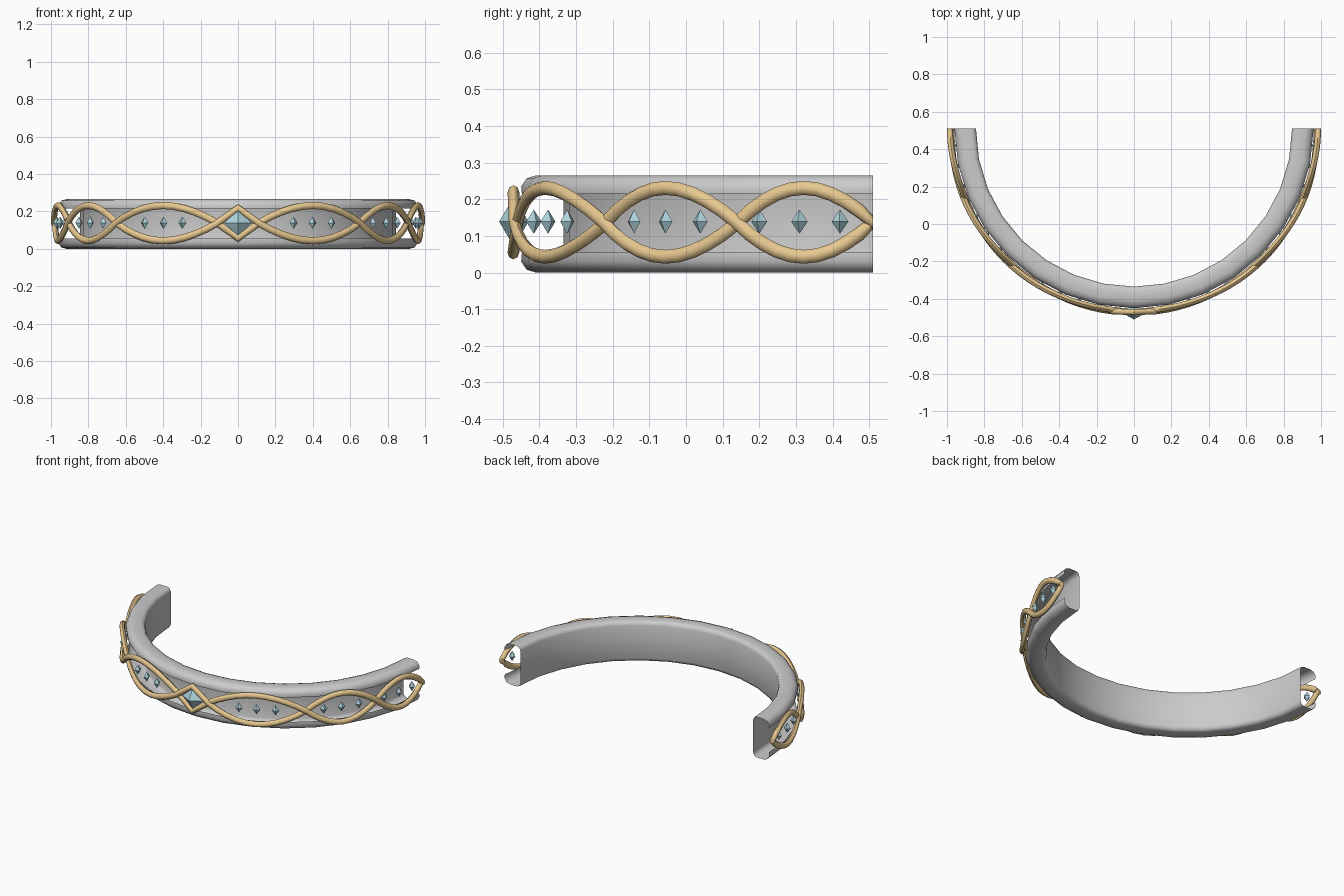
import bpy, bmesh, math
from mathutils import Vector

if "Cube" in bpy.data.objects:
    bpy.data.objects.remove(bpy.data.objects["Cube"])

CY, ZC = 0.51, 0.137          # arc centre (y) and mid height of the ornament
CROSS = [6.5, 41.7, 67.8, 90]  # angles where the two strands cross


def material(name, rgb):
    m = bpy.data.materials.new(name)
    m.diffuse_color = (*rgb, 1)
    m.use_nodes = True
    m.node_tree.nodes["Principled BSDF"].inputs["Base Color"].default_value = m.diffuse_color
    return m


GOLD = material("gold", (0.80, 0.58, 0.28))
BLUE = material("blue_gem", (0.42, 0.65, 0.72))


def polar(deg, r, z):
    t = math.radians(deg)
    return Vector((r * math.sin(t), CY - r * math.cos(t), z))


def sweep(name, rings, mat=None, closed=True, angle=40):
    """Skin a list of vertex rings; closed rings also get end caps."""
    bm = bmesh.new()
    vs = [[bm.verts.new(p) for p in ring] for ring in rings]
    n = len(vs[0])
    for a, b in zip(vs, vs[1:]):
        for i in range(n if closed else n - 1):
            j = (i + 1) % n
            bm.faces.new((a[i], a[j], b[j], b[i]))
    if closed:
        bm.faces.new(vs[0])
        bm.faces.new(vs[-1])
    bmesh.ops.recalc_face_normals(bm, faces=bm.faces)
    me = bpy.data.meshes.new(name)
    bm.to_mesh(me)
    bm.free()
    ob = bpy.data.objects.new(name, me)
    bpy.context.collection.objects.link(ob)
    if mat:
        me.materials.append(mat)
    bpy.context.view_layer.objects.active = ob
    bpy.ops.object.select_all(action='DESELECT')
    ob.select_set(True)
    if angle:
        bpy.ops.object.shade_smooth_by_angle(angle=math.radians(angle))
    return ob


# Half-ring band: a channel open to the outside and at both ends
profile = [(.958, .215), (.96, .235), (.945, .257), (.92, .265), (.87, .265),
           (.852, .258), (.845, .24), (.845, .025), (.852, .007), (.87, 0),
           (.92, 0), (.945, .008), (.96, .03), (.958, .055)]
sweep("band", [[polar(-90 + 11.25 * i, r, z) for r, z in profile]
               for i in range(17)], closed=False, angle=60)


# Two woven strands: a small diamond in front, then three loops per side
def strand_half(sign):
    pts = [(0, .981, ZC + sign * .082)]
    for k in range(3):
        a, b = CROSS[k], CROSS[k + 1]
        side = sign * (-1) ** k
        for i in range(10):
            s = i / 10
            lift = .004 * side * math.cos(math.pi * s)
            pts.append((a + (b - a) * s, .98 + lift,
                        ZC - side * .094 * math.sin(math.pi * s) ** .9))
    pts.append((90, .98 - .004 * sign, ZC))
    return pts


def strand(name, sign):
    half = strand_half(sign)
    path = [(-t, r, z) for t, r, z in half[:0:-1]] + half
    pos = [polar(*p) for p in path]
    rings = []
    for i, p in enumerate(pos):
        tan = (pos[min(i + 1, len(pos) - 1)] - pos[max(i - 1, 0)]).normalized()
        if i in (0, len(pos) - 1):       # keep the ends flush with the band
            out, side = Vector((math.copysign(1, p.x), 0, 0)), Vector((0, 0, 1))
        else:
            out = (p - Vector((0, CY, p.z))).normalized()
            side = tan.cross(out).normalized()
            if side.z < 0:
                side.negate()
            out = tan.cross(side).normalized()
            if out.dot(p - Vector((0, CY, p.z))) < 0:
                out.negate()
        ring = []
        for k in range(8):
            a = math.tau * k / 8
            # order stays consistent: side always up, out always outward
            ring.append(p + side * .019 * math.cos(a) + out * .016 * math.sin(a))
        rings.append(ring)
    sweep(name, rings, GOLD, angle=50)


strand("strand_a", 1)
strand("strand_b", -1)


# Gems: flat-faced octahedra facing outward
def gem(name, deg, r, w, h, d):
    c = polar(deg, r, ZC + .002)
    t = math.radians(deg)
    out = Vector((math.sin(t), -math.cos(t), 0))
    side = Vector((math.cos(t), math.sin(t), 0))
    up = Vector((0, 0, 1))
    bm = bmesh.new()
    for v in (side * w, side * -w, out * d, out * -d, up * h, up * -h):
        bm.verts.new(c + v)
    bmesh.ops.convex_hull(bm, input=bm.verts)
    bmesh.ops.recalc_face_normals(bm, faces=bm.faces)
    me = bpy.data.meshes.new(name)
    bm.to_mesh(me)
    bm.free()
    me.materials.append(BLUE)
    bpy.context.collection.objects.link(bpy.data.objects.new(name, me))


gem("centre_gem", 0, .98, .074, .068, .04)
for n, deg in enumerate((17.8, 24.2, 30.9, 47.9, 54.4, 61, 71.4, 78.1, 84.7)):
    for s, label in ((1, "right"), (-1, "left")):
        gem(f"small_gem_{label}_{n}", s * deg, .972, .023, .033, .022)
